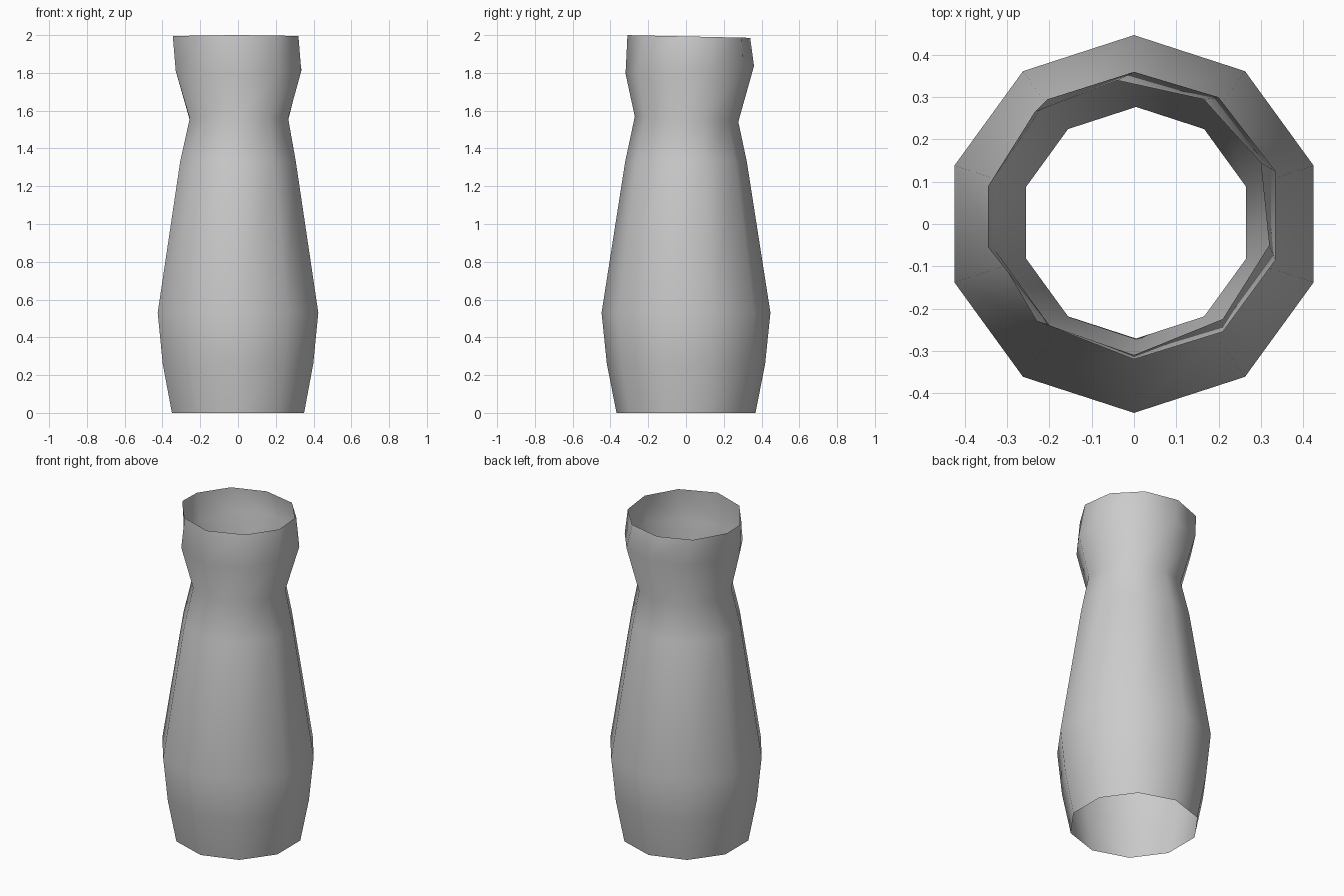
import bpy, bmesh, math

if "Cube" in bpy.data.objects:
    bpy.data.objects.remove(bpy.data.objects["Cube"])

SIDES = 10


def decagon(radius, z, cx=0.0, cy=0.0, tilt=0.0):
    """Regular ring of points; tilt changes the height along y."""
    ring = []
    for i in range(SIDES):
        a = math.radians(-18 + 36 * i)
        x, y = cx + radius * math.cos(a), cy + radius * math.sin(a)
        ring.append((x, y, z + tilt * y))
    return ring


def hand_shaped(points, z, tilt):
    """Uneven ring of points for the hand-shaped collar."""
    return [(x, y, z + tilt * y) for x, y in points]


# Collar outlines, counter-clockwise from the front right side
collar = [(0.335, -0.085), (0.335, 0.125), (0.2, 0.3), (0, 0.36), (-0.205, 0.295),
          (-0.33, 0.1), (-0.33, -0.06), (-0.23, -0.23), (0, -0.32), (0.21, -0.255)]
rim = [(0.32, -0.05), (0.3, 0.145), (0.165, 0.295), (-0.04, 0.34), (-0.235, 0.265),
       (-0.345, 0.09), (-0.345, -0.055), (-0.2, -0.24), (0, -0.31), (0.21, -0.225)]

# Rings from the open foot up to the open mouth
rings = [
    decagon(0.368, 0.0),
    decagon(0.419, 0.26),
    decagon(0.447, 0.53),
    decagon(0.322, 1.33),
    decagon(0.274, 1.555, 0.005, 0.003, -0.05),
    hand_shaped(collar, 1.815, 0.06),
    hand_shaped(rim, 1.993, -0.022),
]

# Vase wall: a single open skin
bm = bmesh.new()
loops = [[bm.verts.new(p) for p in ring] for ring in rings]
for low, high in zip(loops, loops[1:]):
    for i in range(SIDES):
        j = (i + 1) % SIDES
        face = bm.faces.new((low[i], low[j], high[j], high[i]))
        face.smooth = True
mesh = bpy.data.meshes.new("vase_wall")
bm.to_mesh(mesh)
bm.free()
vase = bpy.data.objects.new("vase_wall", mesh)
bpy.context.collection.objects.link(vase)
